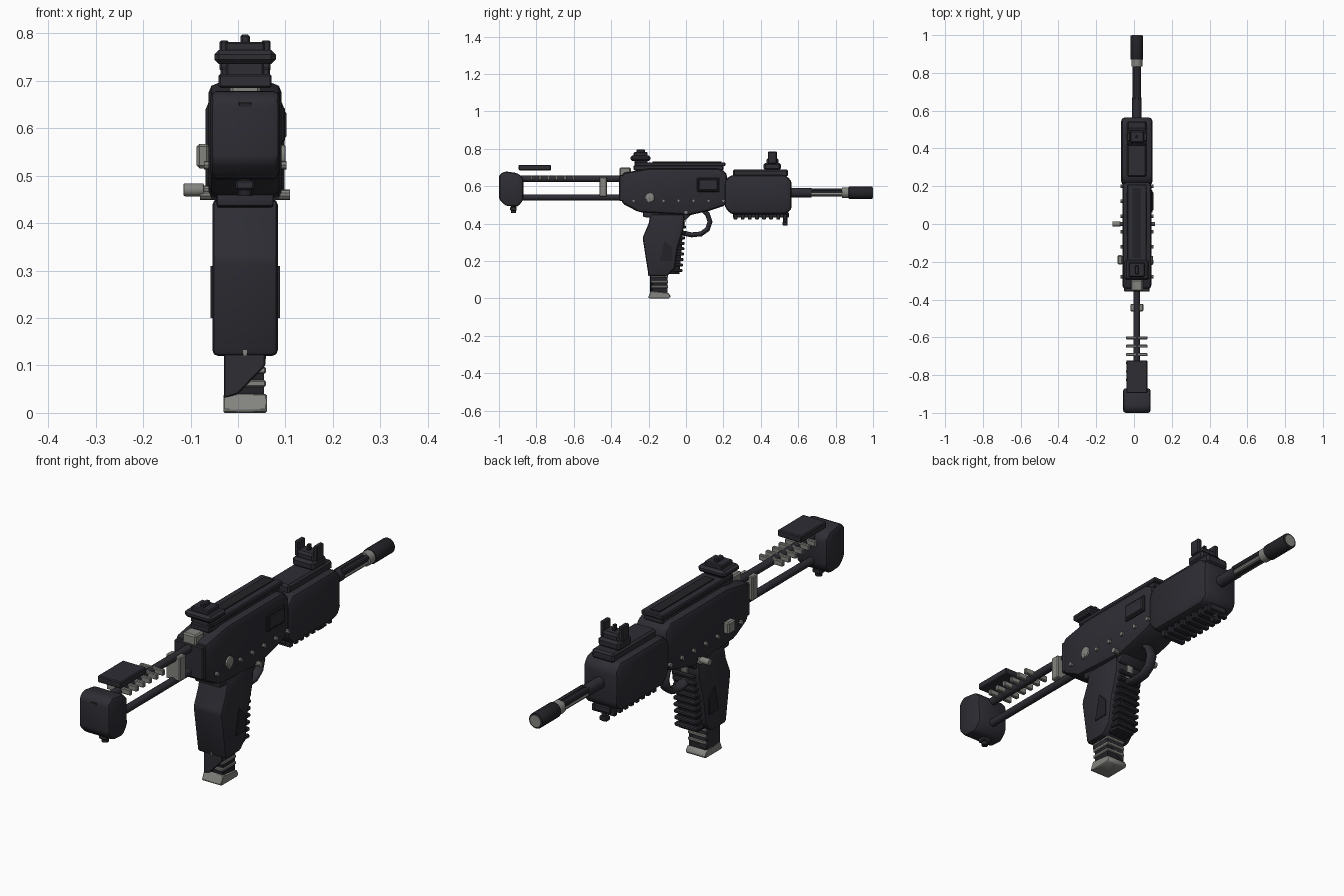
import bpy, bmesh, math
from mathutils import Vector, Matrix

CX = 0.015  # centre plane of the body


def material(name, rgb):
    m = bpy.data.materials.new(name)
    m.diffuse_color = (*rgb, 1)
    return m


DARK = material("dark polymer", (0.026, 0.026, 0.034))
BLACK = material("black steel", (0.017, 0.017, 0.021))
GREY = material("grey metal", (0.23, 0.23, 0.215))


def finish(bm, name, mat, bevel=0.0, segs=2, smooth=True):
    if bevel:
        sharp = [e for e in bm.edges if e.calc_face_angle(0) > 0.4]
        bmesh.ops.bevel(bm, geom=sharp, offset=bevel, segments=segs,
                        affect='EDGES', profile=0.5, clamp_overlap=True)
    bmesh.ops.recalc_face_normals(bm, faces=bm.faces)
    me = bpy.data.meshes.new(name)
    bm.to_mesh(me)
    bm.free()
    me.materials.append(mat)
    ob = bpy.data.objects.new(name, me)
    bpy.context.collection.objects.link(ob)
    if smooth:
        bpy.ops.object.select_all(action='DESELECT')
        ob.select_set(True)
        bpy.context.view_layer.objects.active = ob
        bpy.ops.object.shade_smooth_by_angle(angle=math.radians(35))
    return ob


def box(name, x, y, z, mat=DARK, bevel=0.004, segs=1):
    bm = bmesh.new()
    bmesh.ops.create_cube(bm, size=1)
    for v in bm.verts:
        v.co = [(r[0] + r[1]) / 2 + c * (r[1] - r[0]) for r, c in zip((x, y, z), v.co)]
    return finish(bm, name, mat, bevel, segs)


def mid(half):
    return (CX - half, CX + half)


def prism(name, pts, x, mat=DARK, bevel=0.012, segs=2, axis='X'):
    """Extrude a (y, z) outline along x, or an (x, z) outline along y."""
    bm = bmesh.new()
    place = (lambda a, b, d: (d, a, b)) if axis == 'X' else (lambda a, b, d: (a, d, b))
    f = bm.faces.new([bm.verts.new(place(a, b, x[0])) for a, b in pts])
    ext = bmesh.ops.extrude_face_region(bm, geom=[f])
    move = Vector(place(0, 0, x[1] - x[0]))
    bmesh.ops.translate(bm, vec=move, verts=[g for g in ext['geom'] if isinstance(g, bmesh.types.BMVert)])
    return finish(bm, name, mat, bevel, segs)


def rod(name, a, b, r, mat=DARK, sides=16, bevel=0.0):
    a, b = Vector(a), Vector(b)
    bm = bmesh.new()
    rot = (b - a).to_track_quat('Z', 'Y').to_matrix().to_4x4()
    bmesh.ops.create_cone(bm, cap_ends=True, segments=sides, radius1=r, radius2=r,
                          depth=(b - a).length, matrix=Matrix.Translation((a + b) / 2) @ rot)
    return finish(bm, name, mat, bevel)


# Receiver and rear cap
prism("receiver", [(-0.345, 0.51), (-0.25, 0.46), (0.02, 0.445), (0.13, 0.47), (0.22, 0.50),
                   (0.22, 0.67), (0.18, 0.695), (-0.20, 0.695), (-0.345, 0.67)], mid(0.077), bevel=0.02)
box("rear_collar", mid(0.068), (-0.358, -0.31), (0.52, 0.66))
box("rear_clip", mid(0.032), (-0.355, -0.295), (0.655, 0.70), GREY, 0.006)
prism("lower_frame", [(-0.23, 0.47), (-0.23, 0.435), (0.0, 0.42), (0.04, 0.46)], mid(0.06), bevel=0.006)
box("ejection_frame", (0.088, 0.099), (0.06, 0.18), (0.57, 0.645), BLACK, 0.004)
box("ejection_cover", (0.095, 0.102), (0.07, 0.17), (0.58, 0.635), DARK, 0.003)

# Handguard with top spine and underside ribs
prism("handguard", [(0.205, 0.49), (0.24, 0.45), (0.53, 0.45), (0.565, 0.475), (0.565, 0.63),
                    (0.53, 0.66), (0.24, 0.66), (0.205, 0.63)], mid(0.083), bevel=0.02)
box("handguard_spine", mid(0.052), (0.25, 0.545), (0.65, 0.69), DARK, 0.008)
box("under_rail", mid(0.04), (0.25, 0.55), (0.432, 0.46), DARK)
for i in range(8):
    y = 0.255 + i * 0.038
    box("under_rib", mid(0.055), (y, y + 0.02), (0.422, 0.452), DARK, 0.003)
rod("front_stop", (CX, 0.53, 0.39), (CX, 0.53, 0.44), 0.012, BLACK)
box("stop_foot", mid(0.018), (0.515, 0.543), (0.39, 0.41), DARK)

# Top rail
box("top_rail_base", mid(0.045), (-0.28, 0.20), (0.685, 0.712))
box("top_rail", mid(0.052), (-0.27, 0.21), (0.708, 0.728))
box("rail_channel", mid(0.022), (-0.18, 0.19), (0.726, 0.732), BLACK, 0)

# Rear and front sights
box("rear_sight_foot", mid(0.04), (-0.275, -0.205), (0.70, 0.74))
box("rear_sight_base", mid(0.065), (-0.297, -0.19), (0.735, 0.765), DARK, 0.01)
box("rear_sight_block", mid(0.042), (-0.28, -0.205), (0.76, 0.782))
box("rear_sight_peak", mid(0.01), (-0.265, -0.22), (0.775, 0.797))
box("front_sight_base", mid(0.052), (0.415, 0.507), (0.685, 0.725), DARK, 0.01)
box("front_sight_block", mid(0.04), (0.43, 0.495), (0.715, 0.75), DARK, 0.008)
for s in (-1, 1):
    c = CX + s * 0.044
    box("front_sight_ear", (c - 0.01, c + 0.01), (0.438, 0.486), (0.72, 0.785), DARK, 0.004)
box("front_sight_post", mid(0.006), (0.455, 0.468), (0.74, 0.775), BLACK, 0)

# Barrel with side flutes and muzzle
rod("barrel", (CX, 0.54, 0.565), (CX, 0.86, 0.565), 0.019, BLACK)
rod("barrel_collar", (CX, 0.55, 0.565), (CX, 0.67, 0.565), 0.025, DARK)
for s in (-1, 1):
    rod("barrel_strip", (CX + s * 0.013, 0.66, 0.557), (CX + s * 0.013, 0.84, 0.557), 0.009, GREY, 8)
    rod("barrel_rib", (CX + s * 0.012, 0.66, 0.578), (CX + s * 0.012, 0.85, 0.578), 0.011, DARK, 8)
rod("muzzle_ring", (CX, 0.835, 0.565), (CX, 0.88, 0.565), 0.029, GREY)
rod("muzzle", (CX, 0.87, 0.565), (CX, 0.998, 0.565), 0.033, BLACK, 20, 0.003)
rod("bore", (CX, 0.99, 0.565), (CX, 1.0, 0.565), 0.025, GREY, 20)

# Folding stock: rods, bracket, cheek pad, ribs, butt
rod("stock_rod_upper", (CX, -0.90, 0.64), (CX, -0.30, 0.64), 0.017, DARK)
rod("stock_rod_lower", (CX, -0.90, 0.54), (CX, -0.30, 0.54), 0.016, DARK)
box("stock_bracket", mid(0.034), (-0.463, -0.423), (0.545, 0.648), GREY, 0.004)
box("cheek_pad", mid(0.056), (-0.895, -0.722), (0.685, 0.714))
for i in range(6):
    y = -0.825 + i * 0.0445
    box("stock_rib", mid(0.057), (y - 0.008, y + 0.008), (0.632, 0.656), GREY, 0.003)
prism("butt", [(-1.0, 0.53), (-0.965, 0.495), (-0.90, 0.49), (-0.87, 0.525), (-0.87, 0.645),
               (-0.90, 0.67), (-0.97, 0.68), (-1.0, 0.66)], mid(0.073), bevel=0.014)
box("butt_loop", mid(0.016), (-1.0, -0.975), (0.63, 0.657), BLACK, 0.004)
rod("butt_stud", (CX, -0.922, 0.457), (CX, -0.922, 0.51), 0.014, BLACK, 12)
box("butt_stud_cap", mid(0.02), (-0.94, -0.905), (0.47, 0.49), DARK)

# Grip with inset side plates and finger ribs
prism("grip", [(-0.19, 0.45), (-0.20, 0.40), (-0.232, 0.325), (-0.20, 0.12), (-0.10, 0.12),
               (-0.06, 0.16), (-0.045, 0.27), (-0.012, 0.38), (-0.01, 0.45)], mid(0.069), bevel=0.012)
for s in (-1, 1):
    x = CX + s * 0.069
    prism("grip_side_plate", [(-0.14, 0.20), (-0.115, 0.31), (-0.075, 0.27), (-0.075, 0.20)],
          (x - 0.004, x + 0.004), BLACK, 0)
prism("grip_front", [(-0.15, 0.13), (-0.035, 0.13), (-0.028, 0.20), (-0.012, 0.42), (-0.06, 0.42)],
      mid(0.045), BLACK, 0.005)
for i in range(9):
    z = 0.15 + i * 0.029
    y = -0.027 + 0.0022 * i
    box("finger_rib", mid(0.054), (y - 0.04, y + 0.009), (z - 0.008, z + 0.008), DARK, 0.004)

# Magazine end below the grip
prism("magazine_body", [(-0.03, 0.17), (-0.03, 0.03), (0.0, 0.04), (0.058, 0.10), (0.058, 0.17)],
      (-0.192, -0.098), DARK, 0.003, 1, axis='Y')
box("magazine_slot", mid(0.004), (-0.202, -0.195), (0.12, 0.175), GREY, 0)
for z in (0.062, 0.09, 0.118):
    box("magazine_plate", mid(0.044), (-0.188, -0.095), (z - 0.007, z + 0.007), GREY, 0.003)
box("magazine_spine", mid(0.04), (-0.18, -0.10), (0.03, 0.13), BLACK, 0)
prism("magazine_base", [(-0.203, 0.005), (-0.195, 0.0), (-0.09, 0.0), (-0.082, 0.012), (-0.095, 0.03),
                        (-0.187, 0.04)], mid(0.046), GREY, 0.003, 1)

# Trigger and guard loop
prism("trigger", [(-0.035, 0.44), (-0.04, 0.375), (-0.015, 0.365), (-0.005, 0.40), (0.0, 0.44)],
      mid(0.016), GREY, 0.004)
guard = bpy.data.curves.new("guard_path", 'CURVE')
guard.dimensions = '3D'
guard.bevel_depth = 0.014
guard.bevel_resolution = 3
sp = guard.splines.new('POLY')
path = [(-0.02, 0.35), (0.03, 0.34), (0.08, 0.345), (0.115, 0.37), (0.128, 0.41), (0.115, 0.45), (0.09, 0.475)]
sp.points.add(len(path) - 1)
for p, (y, z) in zip(sp.points, path):
    p.co = (0, y, z, 1)
gob = bpy.data.objects.new("trigger_guard", guard)
gob.location.x = CX
gob.scale.x = 1.7
guard.materials.append(DARK)
bpy.context.collection.objects.link(gob)

# Rivets, pins and controls
for s in (-1, 1):
    face = CX + s * 0.07
    for i in range(7):
        y = -0.28 + i * 0.08
        rod("rivet", (face, y, 0.522), (CX + s * 0.087, y, 0.522), 0.009, GREY, 8)
    rod("frame_pin", (face - s * 0.03, 0.0, 0.46), (CX + s * 0.095, 0.0, 0.46), 0.011, GREY, 10)
rod("pivot_right", (0.08, -0.193, 0.54), (0.10, -0.193, 0.54), 0.025, GREY, 10, 0.003)
box("pivot_left", (-0.087, -0.06), (-0.215, -0.165), (0.515, 0.567), GREY, 0.006)
rod("selector_stem", (-0.05, 0.0, 0.47), (-0.08, 0.0, 0.47), 0.009, GREY, 10)
rod("selector_knob", (-0.115, 0.0, 0.47), (-0.072, 0.0, 0.47), 0.014, GREY, 12, 0.003)
